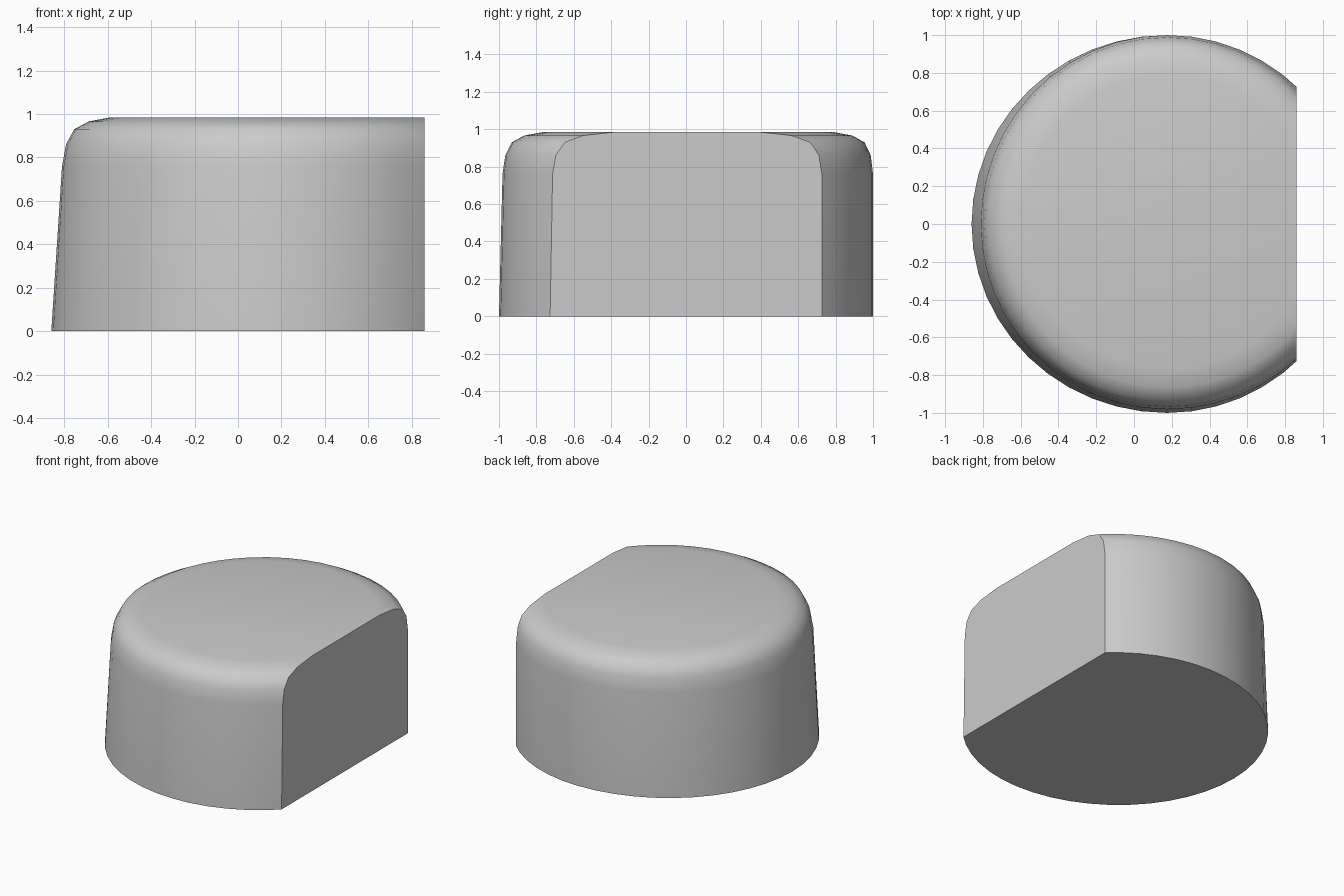
import bpy
import bmesh
from math import sin, cos, tau, radians

cube = bpy.data.objects.get("Cube")
if cube:
    bpy.data.objects.remove(cube, do_unlink=True)

CENTRE_X = 0.175   # axis of the round wall
FLAT_X = 0.86      # position of the flat side
SEGMENTS = 48
# (inset from wall, height): straight wall, then rounded shoulder
PROFILE = [(0, 0), (0, 0.76), (0.012, 0.86), (0.045, 0.93), (0.11, 0.966), (0.21, 0.985)]


def ring_point(angle, inset, z):
    """Point on the wall, leaning inward on the right and front sides."""
    c, s = cos(angle), sin(angle)
    rx = 1.035 if c < 0 else 1.0
    lean = z * (0.065 * max(0, -c) ** 2 + 0.025 * max(0, -s) ** 2)
    return (CENTRE_X + (rx - inset - lean) * c, (1 - inset - lean) * s, z)


# Rounded drum, lofted ring by ring
bm = bmesh.new()
rings = [[bm.verts.new(ring_point(tau * i / SEGMENTS, inset, z)) for i in range(SEGMENTS)]
         for inset, z in PROFILE]
for low, high in zip(rings, rings[1:]):
    for i in range(SEGMENTS):
        j = (i + 1) % SEGMENTS
        bm.faces.new((low[i], low[j], high[j], high[i]))
bm.faces.new(rings[0][::-1])
bm.faces.new(rings[-1])

# Flat side, sliced off and closed
cut = bmesh.ops.bisect_plane(bm, geom=bm.verts[:] + bm.edges[:] + bm.faces[:],
                             plane_co=(FLAT_X, 0, 0), plane_no=(1, 0, 0), clear_outer=True)
bmesh.ops.holes_fill(bm, edges=[e for e in bm.edges if e.is_boundary], sides=0)
bmesh.ops.recalc_face_normals(bm, faces=bm.faces[:])

mesh = bpy.data.meshes.new("flat_sided_drum")
bm.to_mesh(mesh)
bm.free()
drum = bpy.data.objects.new("flat_sided_drum", mesh)
bpy.context.collection.objects.link(drum)

# Plain grey material
grey = bpy.data.materials.new("plain_grey")
grey.use_nodes = True
colour = (0.6, 0.6, 0.6, 1)
grey.diffuse_color = colour
grey.node_tree.nodes["Principled BSDF"].inputs["Base Color"].default_value = colour
mesh.materials.append(grey)

# Smooth shoulder, crisp cut edges
bpy.ops.object.select_all(action='DESELECT')
drum.select_set(True)
bpy.context.view_layer.objects.active = drum
bpy.ops.object.shade_smooth_by_angle(angle=radians(40))
